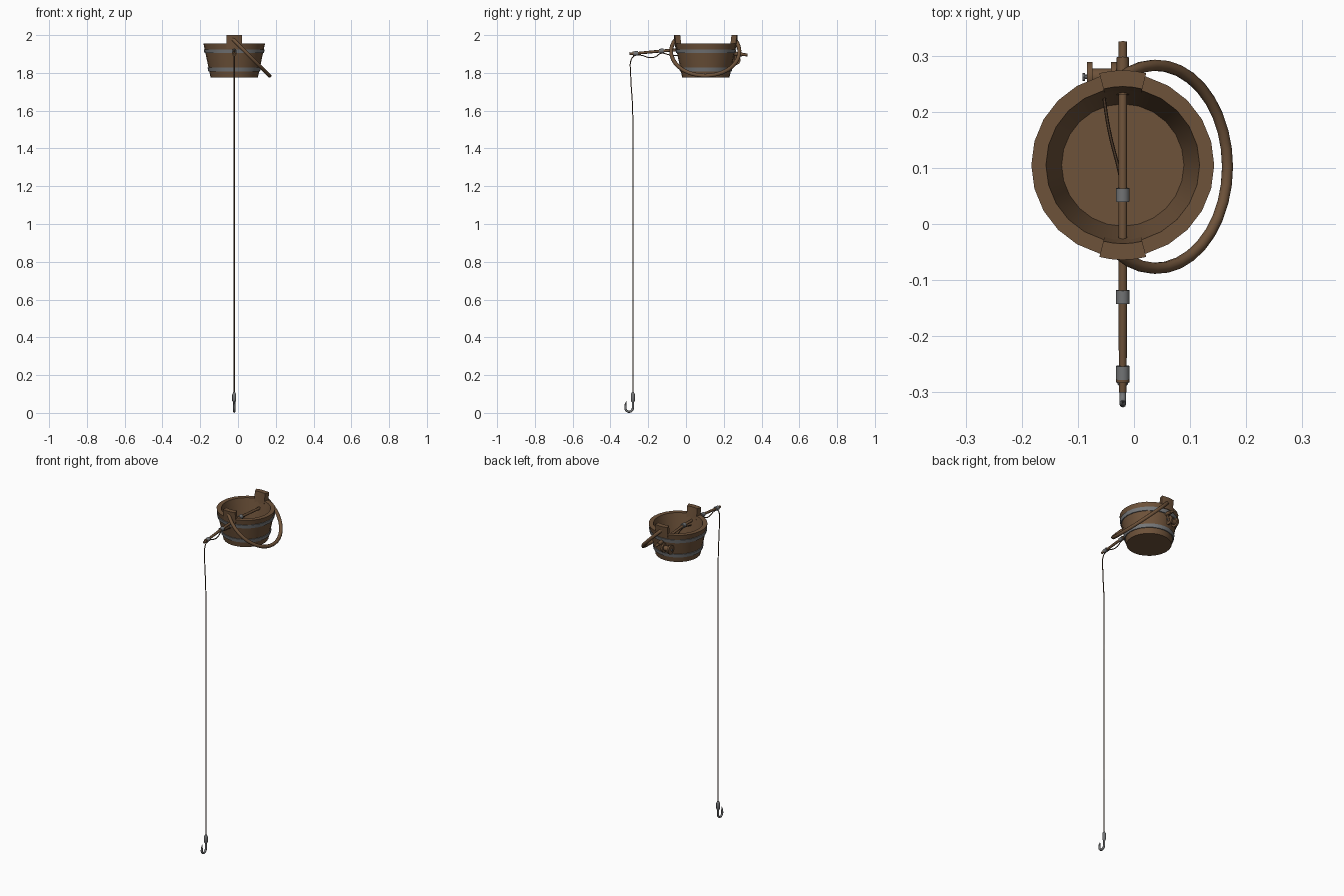
import bpy, bmesh, math
from mathutils import Vector, Matrix

if "Cube" in bpy.data.objects:
    bpy.data.objects.remove(bpy.data.objects["Cube"])

CX, CY = -0.02, 0.105   # bucket axis


def material(name, rgb):
    m = bpy.data.materials.new(name)
    m.diffuse_color = (*rgb, 1)
    m.use_nodes = True
    m.node_tree.nodes["Principled BSDF"].inputs["Base Color"].default_value = m.diffuse_color
    return m


WOOD = material("brown wood", (0.155, 0.085, 0.042))
STEEL = material("grey steel", (0.18, 0.185, 0.19))
CORD = material("dark brown line", (0.08, 0.045, 0.025))


def finish(name, mesh, mat, angle=40):
    ob = bpy.data.objects.new(name, mesh)
    bpy.context.collection.objects.link(ob)
    mesh.materials.clear()
    mesh.materials.append(mat)
    bpy.ops.object.select_all(action='DESELECT')
    ob.select_set(True)
    bpy.context.view_layer.objects.active = ob
    bpy.ops.object.shade_smooth_by_angle(angle=math.radians(angle))
    return ob


def from_bmesh(name, bm, mat):
    bmesh.ops.recalc_face_normals(bm, faces=bm.faces)
    me = bpy.data.meshes.new(name)
    bm.to_mesh(me)
    bm.free()
    return finish(name, me, mat)


def lathe(name, profile, mat, matrix, n=24, closed=False):
    """Spin (radius, height) points around local z."""
    bm = bmesh.new()
    rings = []
    for r, h in profile:
        rings.append([bm.verts.new(matrix @ Vector((r * math.cos(math.tau * i / n),
                      r * math.sin(math.tau * i / n), h))) for i in range(n)])
    pairs = list(zip(rings, rings[1:]))
    if closed:
        pairs.append((rings[-1], rings[0]))
    for a, b in pairs:
        for i in range(n):
            j = (i + 1) % n
            bm.faces.new((a[i], a[j], b[j], b[i]))
    if not closed:
        bm.faces.new(rings[0])
        bm.faces.new(rings[-1])
    return from_bmesh(name, bm, mat)


def tube(name, pts, radius, mat, radii=None, smooth=False, res=2):
    """Round tube along points, optionally as a smooth curve."""
    cu = bpy.data.curves.new(name, 'CURVE')
    cu.dimensions = '3D'
    cu.bevel_depth = radius
    cu.bevel_resolution = res
    cu.use_fill_caps = True
    cu.resolution_u = 5
    radii = radii or [1] * len(pts)
    sp = cu.splines.new('BEZIER' if smooth else 'POLY')
    if smooth:
        sp.bezier_points.add(len(pts) - 1)
        for p, co, r in zip(sp.bezier_points, pts, radii):
            p.co, p.radius = co, r
            p.handle_left_type = p.handle_right_type = 'AUTO'
    else:
        sp.points.add(len(pts) - 1)
        for p, co, r in zip(sp.points, pts, radii):
            p.co, p.radius = (*co, 1), r
    tmp = bpy.data.objects.new(name + "_curve", cu)
    bpy.context.collection.objects.link(tmp)
    dg = bpy.context.evaluated_depsgraph_get()
    me = bpy.data.meshes.new_from_object(tmp.evaluated_get(dg))
    bpy.data.objects.remove(tmp)
    return finish(name, me, mat, 50)


def along(p, axis):
    return Matrix.Translation(p) @ Vector((0, 0, 1)).rotation_difference(Vector(axis)).to_matrix().to_4x4()


# Bucket shell with hollow inside
BASE = Matrix.Translation((CX, CY, 0))
lathe("bucket", [(0.125, 1.775), (0.163, 1.955), (0.137, 1.955), (0.109, 1.81)], WOOD, BASE)


def shell(z):
    return 0.125 + (z - 1.775) * 0.211


# Metal hoops
for name, z0 in (("upper_hoop", 1.904), ("lower_hoop", 1.808)):
    z1 = z0 + 0.021
    a, b = shell(z0), shell(z1)
    lathe(name, [(a - 0.005, z0), (a + 0.005, z0), (b + 0.005, z1), (b - 0.005, z1)],
          STEEL, BASE, closed=True)

# Raised staves that hold the handle
for name, mid in (("front_ear", -math.pi / 2), ("back_ear", math.pi / 2)):
    bm = bmesh.new()
    prev = None
    for k in range(5):
        ang = mid + (k / 4 - 0.5) * 0.5
        sec = [bm.verts.new((CX + r * math.cos(ang), CY + r * math.sin(ang), z))
               for r, z in ((0.132, 1.93), (0.161, 1.93), (0.169, 2.0), (0.140, 2.0))]
        if prev:
            for i in range(4):
                j = (i + 1) % 4
                bm.faces.new((prev[i], prev[j], sec[j], sec[i]))
        else:
            bm.faces.new(sec)
        prev = sec
    bm.faces.new(prev)
    from_bmesh(name, bm, WOOD)

# Bail handle: arc leaning down 45 degrees to the right
pts = []
for i in range(25):
    a = math.radians(-122 + 244 * i / 24)
    t = 0.083 + 0.181 * math.cos(a)
    pts.append((CX + t * 0.707, CY + 0.181 * math.sin(a) - 0.003, 1.972 - t * 0.707))
tube("handle", pts, 0.0105, WOOD)

# Fishing rod, gently bowed and passing through the bucket
ROD = [(0.325, 1.895), (0.2, 1.908), (0.05, 1.921), (-0.08, 1.92), (-0.14, 1.915), (-0.3, 1.9)]
tube("rod", [(CX, y, z) for y, z in ROD], 0.0078, WOOD, [1, 1, 1, 1, 1, 0.85])
tube("rod_grip", [(CX, 0.297, 1.898), (CX, 0.23, 1.905)], 0.0108, WOOD)

# Metal guide sleeves with little eyes beneath
for k, (y, z) in enumerate(((0.052, 1.921), (-0.13, 1.916), (-0.265, 1.903))):
    lathe(f"guide_sleeve_{k + 1}", [(0.0122, -0.012), (0.0122, 0.012)], STEEL,
          along((CX, y, z), (0, -1, -0.08)), 12)
tube("rod_tip_ring", [(CX, -0.272, 1.902), (CX, -0.282, 1.901)], 0.012, WOOD)

# Reel: spool, flanges, crank and knob
RX = (1, 0, 0)
RC = (-0.058, 0.262, 1.868)
lathe("reel_spool", [(0.015, -0.022), (0.015, 0.022)], WOOD, along(RC, RX), 12)
for name, x in (("reel_left_flange", -0.079), ("reel_right_flange", -0.036)):
    lathe(name, [(0.027, -0.005), (0.027, 0.005)], WOOD, along((x, RC[1], RC[2]), RX), 14)
lathe("reel_axle", [(0.004, -0.033), (0.004, 0.04)], STEEL, along(RC, RX), 8)
lathe("reel_knob", [(0.007, -0.003), (0.007, 0.002)], STEEL, along((-0.089, RC[1], RC[2]), RX), 8)
tube("reel_mount", [(CX - 0.012, 0.262, 1.86), (CX, 0.262, 1.9)], 0.006, WOOD)

# Line from the reel under the rod and down to the hook
LINE = [(-0.057, 0.25, 1.882), (-0.045, 0.17, 1.892), (-0.022, 0.07, 1.906), (CX, 0.04, 1.906),
        (CX, -0.03, 1.893), (CX, -0.09, 1.896), (CX, -0.13, 1.904), (CX, -0.165, 1.884),
        (CX, -0.2, 1.882), (CX, -0.235, 1.893), (CX, -0.27, 1.892), (CX, -0.29, 1.87),
        (CX, -0.293, 1.8), (CX, -0.283, 1.62), (CX, -0.281, 1.4), (CX, -0.281, 0.09)]
tube("fishing_line", LINE, 0.003, CORD, smooth=True, res=1)

# Sinker and hook
lathe("sinker", [(0.005, 0.055), (0.0105, 0.064), (0.0105, 0.098), (0.005, 0.11)], STEEL,
      Matrix.Translation((CX, -0.281, 0)), 12)
hook = [(CX, -0.281, 0.065)]
for i in range(13):
    a = math.radians(-200 * i / 12)
    hook.append((CX, -0.301 + 0.02 * math.cos(a), 0.0265 + 0.0205 * math.sin(a)))
hook += [(CX, -0.32, 0.045), (CX, -0.316, 0.062)]
tube("hook", hook, 0.006, STEEL, [1] * (len(hook) - 2) + [0.8, 0.1])
